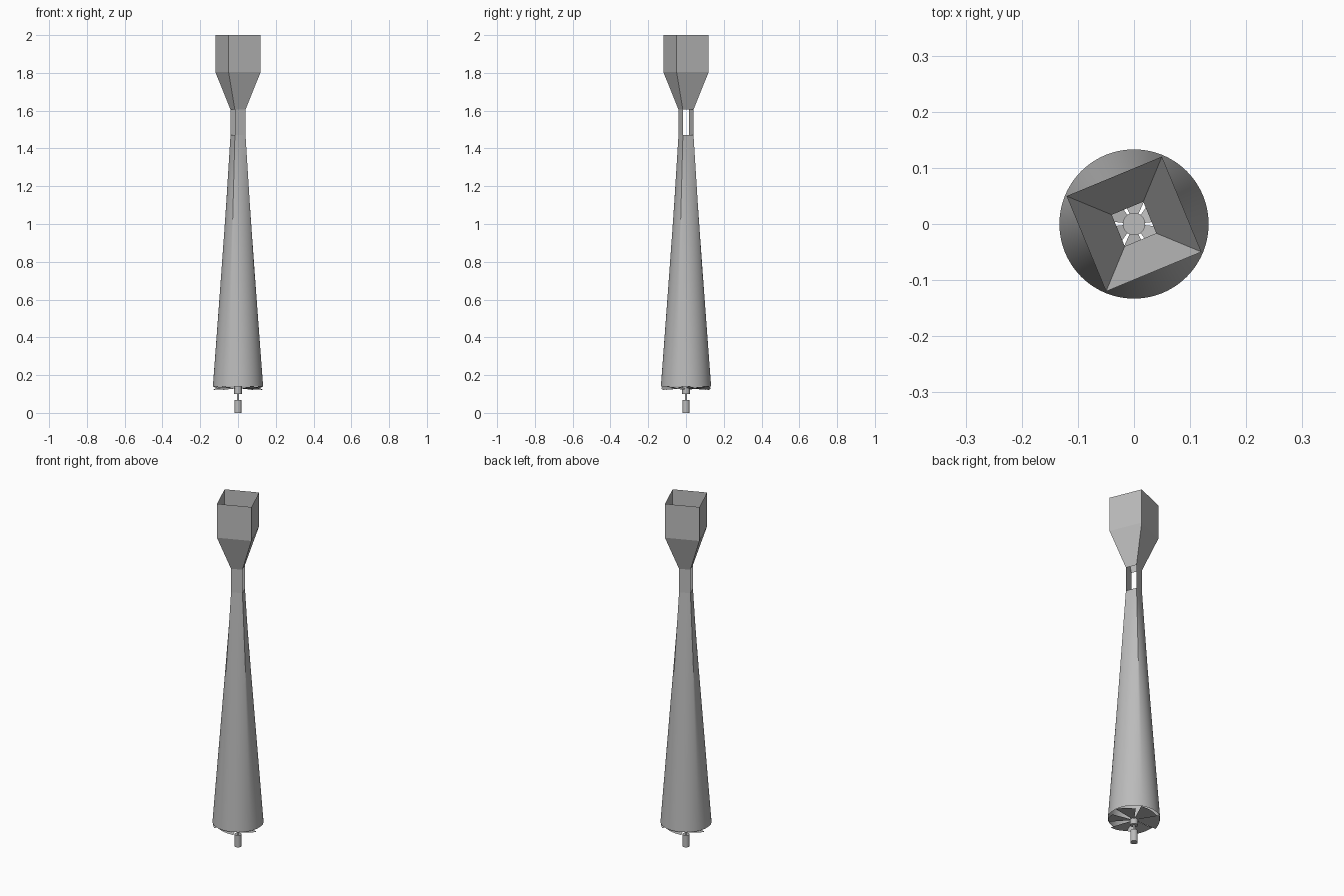
import bpy, bmesh
from math import cos, sin, pi, radians

cube = bpy.data.objects.get("Cube")
if cube:
    bpy.data.objects.remove(cube, do_unlink=True)

grey = bpy.data.materials.new("plain grey")
grey.use_nodes = True
GREY = (0.5, 0.5, 0.5, 1)
grey.diffuse_color = GREY
grey.node_tree.nodes["Principled BSDF"].inputs["Base Color"].default_value = GREY

TURN = radians(67.5)      # direction of the first hopper corner
NECK_R, RIM_R = 0.043, 0.133


def polar(r, a, z):
    return (r * cos(a), r * sin(a), z)


def make(name, bm, smooth=False):
    mesh = bpy.data.meshes.new(name)
    bm.to_mesh(mesh)
    bm.free()
    mesh.materials.append(grey)
    ob = bpy.data.objects.new(name, mesh)
    bpy.context.collection.objects.link(ob)
    if smooth:
        bpy.ops.object.select_all(action='DESELECT')
        ob.select_set(True)
        bpy.context.view_layer.objects.active = ob
        bpy.ops.object.shade_smooth_by_angle(angle=radians(30))
    return ob


def loft(bm, rings):
    """Skin a stack of closed rings, listed bottom to top."""
    rows = [[bm.verts.new(p) for p in ring] for ring in rings]
    n = len(rows[0])
    for lo, hi in zip(rows, rows[1:]):
        for i in range(n):
            j = (i + 1) % n
            bm.faces.new((lo[i], lo[j], hi[j], hi[i]))
    return rows


def square(r, z):
    return [polar(r, TURN + k * pi / 2, z) for k in range(4)]


# Open square hopper narrowing to the neck
bm = bmesh.new()
loft(bm, [square(NECK_R, 1.605), square(0.13, 1.805), square(0.13, 2.0)])
make("hopper", bm)

# Two plates join hopper and tower, leaving the other two sides open
for k, name in ((0, "back_neck_plate"), (2, "front_neck_plate")):
    bm = bmesh.new()
    lo, hi = square(NECK_R, 1.47), square(NECK_R, 1.605)
    bm.faces.new([bm.verts.new(p) for p in (lo[k], lo[k + 1], hi[k + 1], hi[k])])
    make(name, bm)

# Hollow tower blending from a round foot to a square top
SEG, STEPS = 24, 24


def tower_ring(t):
    ring = []
    corners = square(NECK_R, 0)
    for k in range(4):
        a, b = corners[k], corners[(k + 1) % 4]
        for s in range(SEG):
            u = s / SEG
            c = polar(RIM_R, TURN + (k + u) * pi / 2, 0)
            x, y = (c[i] * (1 - t) + (a[i] * (1 - u) + b[i] * u) * t for i in (0, 1))
            ring.append((x, y, 0.14 + 1.33 * t))
    return ring


bm = bmesh.new()
loft(bm, [tower_ring(i / STEPS) for i in range(STEPS + 1)])
make("tower", bm, smooth=True)

# Six tilted turbine blades under the tower
HALF = radians(24)
bm = bmesh.new()
for k in range(6):
    mid = radians(30 + 60 * k)
    rows = []
    for r in (0.018, 0.131):
        row = []
        for s in range(9):
            f = s / 4 - 1
            row.append(bm.verts.new(polar(r, mid + f * HALF, 0.131 - 0.009 * f * r / 0.131)))
        rows.append(row)
    for s in range(8):
        bm.faces.new((rows[0][s], rows[1][s], rows[1][s + 1], rows[0][s + 1]))
make("turbine_blades", bm)


# Turbine hub, thin shaft and generator
def rod(name, r, z0, z1):
    bm = bmesh.new()
    rows = loft(bm, [[polar(r, 2 * pi * i / 32, z) for i in range(32)] for z in (z0, z1)])
    bm.faces.new(rows[0][::-1])
    bm.faces.new(rows[1])
    make(name, bm, smooth=True)


rod("turbine_hub", 0.02, 0.10, 0.14)
rod("shaft", 0.006, 0.065, 0.10)
rod("generator", 0.019, 0.0, 0.068)
